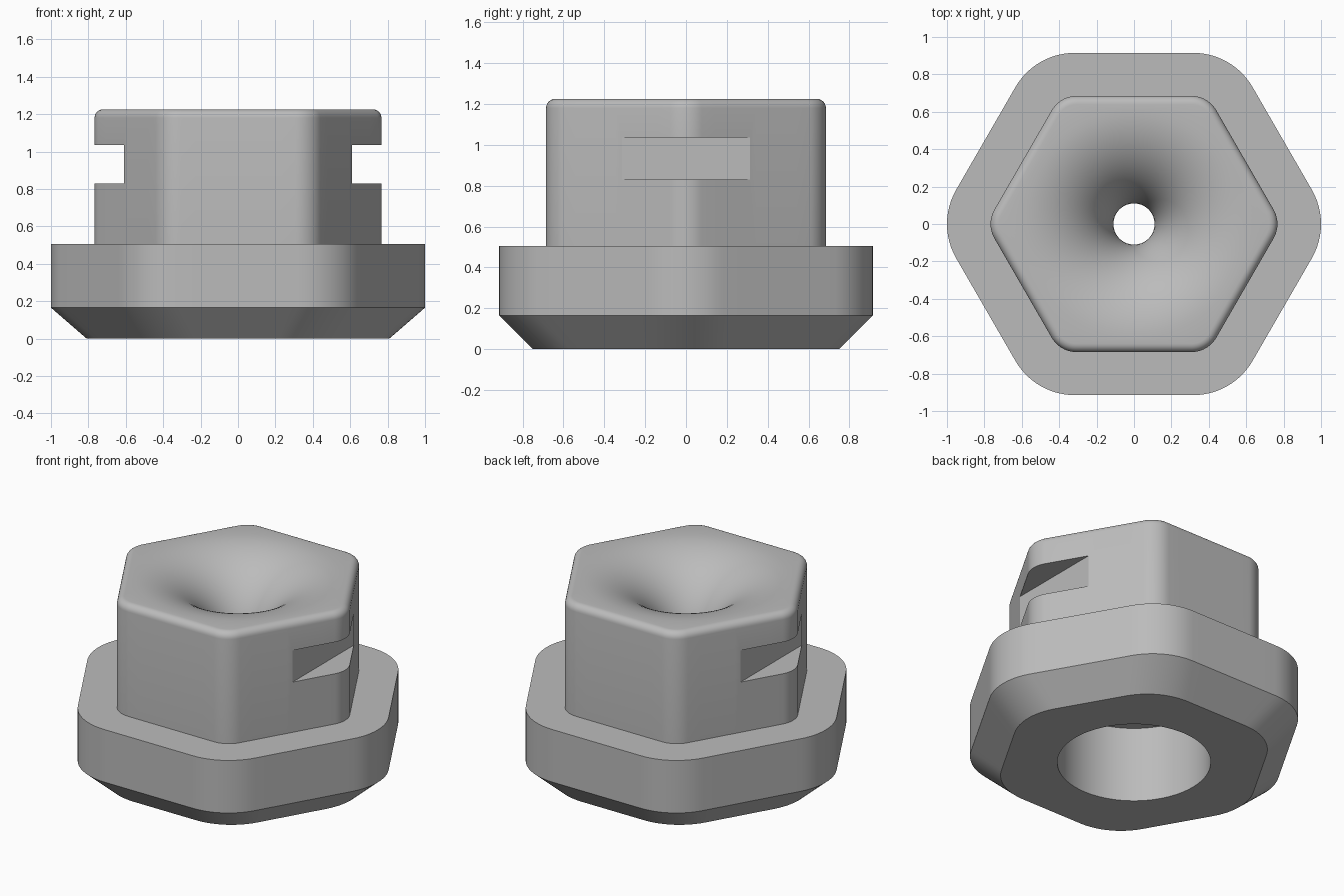
import bpy, bmesh, math

if "Cube" in bpy.data.objects:
    bpy.data.objects.remove(bpy.data.objects["Cube"])

ARC, FLAT = 12, 8          # segments per rounded corner and per flat side
N = 6 * (ARC + FLAT)

grey = bpy.data.materials.new("light grey")
grey.diffuse_color = (0.5, 0.5, 0.5, 1)
grey.use_nodes = True
grey.node_tree.nodes["Principled BSDF"].inputs["Base Color"].default_value = grey.diffuse_color


def hex_ring(apothem, r, z):
    """Rounded hexagon with corners on the x axis."""
    d = (apothem - r) / math.cos(math.pi / 6)
    arcs = []
    for k in range(6):
        a = k * math.pi / 3
        arcs.append([(d * math.cos(a) + r * math.cos(t), d * math.sin(a) + r * math.sin(t), z)
                     for t in (a + math.radians(-30 + 60 * i / ARC) for i in range(ARC + 1))])
    pts = []
    for k in range(6):
        p, q = arcs[k][-1], arcs[(k + 1) % 6][0]
        pts += arcs[k]
        for i in range(1, FLAT):
            f = i / FLAT
            pts.append((p[0] + (q[0] - p[0]) * f, p[1] + (q[1] - p[1]) * f, z))
    return pts


def circle_ring(r, z):
    angles = [2 * math.pi * (i - ARC / 2) / N for i in range(N)]
    return [(r * math.cos(a), r * math.sin(a), z) for a in angles]


# Flange with chamfered underside, then the hexagonal neck
rings = [hex_ring(0.75, 0.366, 0), hex_ring(0.915, 0.366, 0.165), hex_ring(0.915, 0.366, 0.505),
         hex_ring(0.685, 0.155, 0.505)]
# Rounded top rim
B, TOP = 0.045, 1.225
for i in range(7):
    a = math.pi / 2 * i / 6
    inset = B * (1 - math.cos(a))
    rings.append(hex_ring(0.685 - inset, 0.155 - inset, TOP - B + B * math.sin(a)))
# Flared funnel down to the small hole
HOLE, FLARE = 0.11, 0.5
for i in range(25):
    a = math.pi / 2 * i / 24
    rings.append(circle_ring(HOLE + FLARE * (1 - math.sin(a)), TOP - FLARE * (1 - math.cos(a))))
# Small hole opening into the wide bore below
rings += [circle_ring(HOLE, 0.49), circle_ring(0.45, 0.49), circle_ring(0.45, 0)]

bm = bmesh.new()
loops = [[bm.verts.new(p) for p in ring] for ring in rings]
for j, lo in enumerate(loops):
    hi = loops[(j + 1) % len(loops)]
    for i in range(N):
        n = (i + 1) % N
        bm.faces.new((lo[i], lo[n], hi[n], hi[i]))
bmesh.ops.recalc_face_normals(bm, faces=bm.faces)
mesh = bpy.data.meshes.new("hex_fitting")
bm.to_mesh(mesh)
bm.free()
body = bpy.data.objects.new("hex_fitting", mesh)
bpy.context.collection.objects.link(body)
mesh.materials.append(grey)

# Straight slots across the two side corners
for side in (-1, 1):
    bpy.ops.mesh.primitive_cube_add(size=1, location=(side * 0.81, 0, 0.9325))
    cutter = bpy.context.object
    cutter.name = "slot_cutter"
    cutter.scale = (0.4, 1.2, 0.205)
    cutter.hide_render = True
    cutter.data.materials.append(grey)
    bpy.context.view_layer.update()
    mod = body.modifiers.new("slot", 'BOOLEAN')
    mod.operation, mod.solver, mod.object = 'DIFFERENCE', 'EXACT', cutter
    bpy.context.view_layer.objects.active = body
    bpy.ops.object.modifier_apply(modifier=mod.name)
    bpy.data.objects.remove(cutter)

bpy.ops.object.select_all(action='DESELECT')
body.select_set(True)
bpy.context.view_layer.objects.active = body
bpy.ops.object.shade_smooth_by_angle(angle=math.radians(30))
